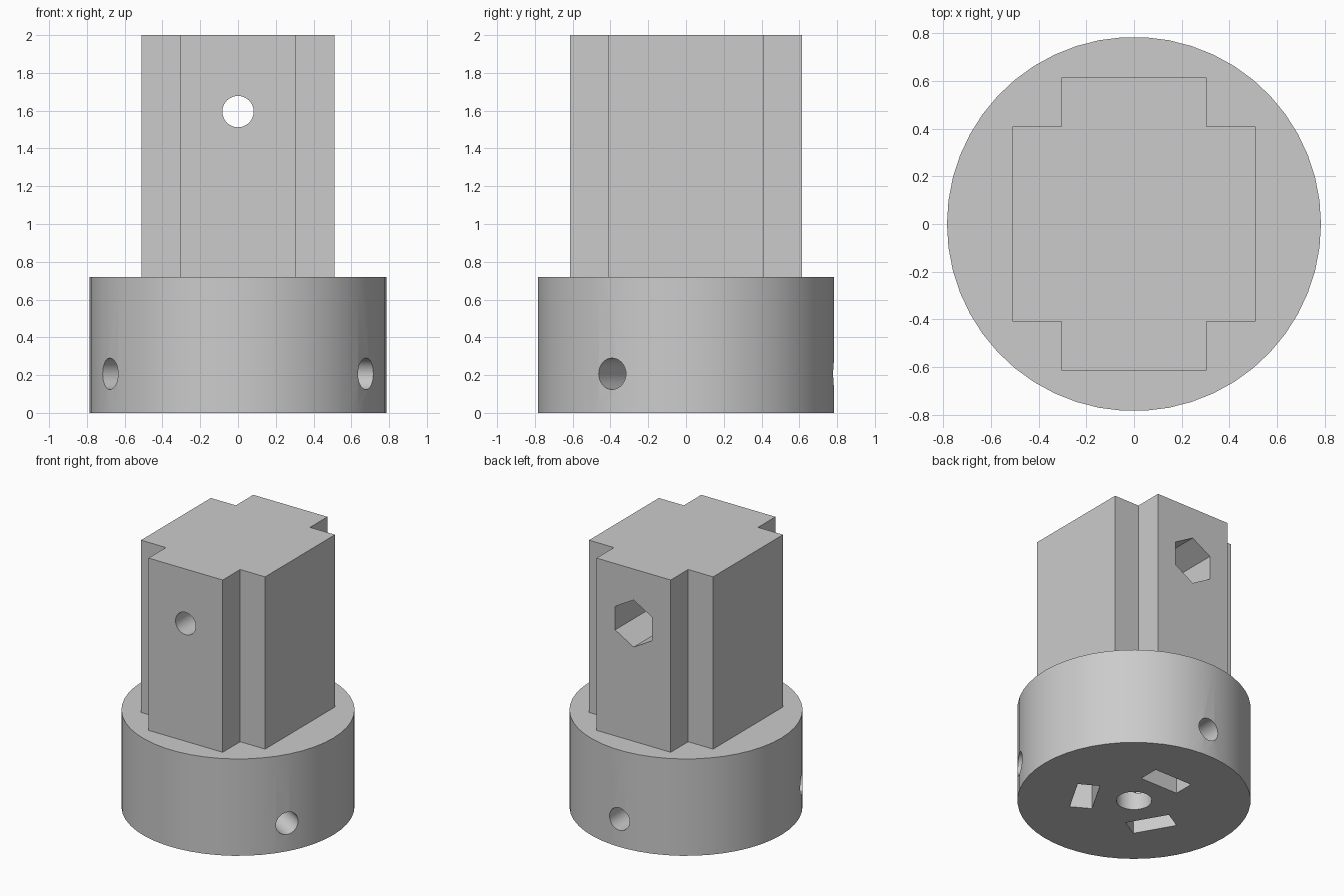
import bpy, bmesh, math
from mathutils import Matrix, Vector

if "Cube" in bpy.data.objects:
    bpy.data.objects.remove(bpy.data.objects["Cube"])

grey = bpy.data.materials.new("light grey plastic")
grey.diffuse_color = (0.6, 0.6, 0.6, 1)
grey.use_nodes = True
grey.node_tree.nodes["Principled BSDF"].inputs["Base Color"].default_value = grey.diffuse_color


def make(name, bm):
    bmesh.ops.recalc_face_normals(bm, faces=bm.faces)
    me = bpy.data.meshes.new(name)
    bm.to_mesh(me)
    bm.free()
    me.materials.append(grey)
    ob = bpy.data.objects.new(name, me)
    bpy.context.collection.objects.link(ob)
    return ob


def prism(name, pts, z0, z1):
    """Closed outline in x, y pulled up from z0 to z1."""
    bm = bmesh.new()
    face = bm.faces.new([bm.verts.new((x, y, z0)) for x, y in pts])
    ext = bmesh.ops.extrude_face_region(bm, geom=[face])
    verts = [g for g in ext["geom"] if isinstance(g, bmesh.types.BMVert)]
    bmesh.ops.translate(bm, verts=verts, vec=(0, 0, z1 - z0))
    return make(name, bm)


def ring(r, n, turn=0.0):
    return [(r * math.cos(turn + math.tau * i / n),
             r * math.sin(turn + math.tau * i / n)) for i in range(n)]


def aim(ob, direction, origin):
    """Turn a prism's z axis to a direction and move its start to origin."""
    rot = Vector(direction).to_track_quat('Z', 'Y').to_matrix().to_4x4()
    ob.data.transform(Matrix.Translation(origin) @ rot)
    return ob


def combine(target, other, op):
    mod = target.modifiers.new(op, 'BOOLEAN')
    mod.operation, mod.solver, mod.object = op, 'EXACT', other
    bpy.context.view_layer.objects.active = target
    bpy.ops.object.modifier_apply(modifier=mod.name)
    bpy.data.objects.remove(other)


# round collar with a cross-shaped column on top
hub = prism("shaft_hub", ring(0.785, 50), 0, 0.72)
a, b, c, d = 0.51, 0.305, 0.615, 0.41
quarter = [(a, d), (b, d), (b, c)]
cross = (quarter + [(-x, y) for x, y in reversed(quarter)]
         + [(-x, -y) for x, y in quarter]
         + [(x, -y) for x, y in reversed(quarter)])
combine(hub, prism("column", cross, 0.6, 2.0), 'UNION')

# shaft bore from below
combine(hub, prism("bore", ring(0.12, 32), -0.1, 0.72), 'DIFFERENCE')

# three radial screw holes, each crossing a nut slot open at the bottom
for deg in (-30, 90, 210):
    t = math.radians(deg)
    out = Vector((math.cos(t), math.sin(t), 0))
    hole = aim(prism("screw_hole", ring(0.083, 32), 0, 1), out, (0, 0, 0.207))
    combine(hub, hole, 'DIFFERENCE')
    box = [(0.26, -0.155), (0.412, -0.155), (0.412, 0.155), (0.26, 0.155)]
    slot = prism("nut_slot", box, -0.1, 0.38)
    slot.data.transform(Matrix.Rotation(t, 4, 'Z'))
    combine(hub, slot, 'DIFFERENCE')

# cross bolt hole through the column, with a hexagonal pocket at the back
bolt = aim(prism("bolt_hole", ring(0.083, 32), 0, 2), (0, 1, 0), (0, -1, 1.595))
combine(hub, bolt, 'DIFFERENCE')
hexagon = prism("nut_pocket", ring(0.175, 6, math.pi / 6), 0, 1)
hexagon.data.transform(Matrix.Translation((0, 1.0, 1.595)) @ Matrix.Rotation(math.pi / 2, 4, 'X'))
combine(hub, hexagon, 'DIFFERENCE')

# smooth round walls, crisp edges
bpy.ops.object.select_all(action='DESELECT')
hub.select_set(True)
bpy.context.view_layer.objects.active = hub
bpy.ops.object.shade_smooth_by_angle(angle=math.radians(30))
